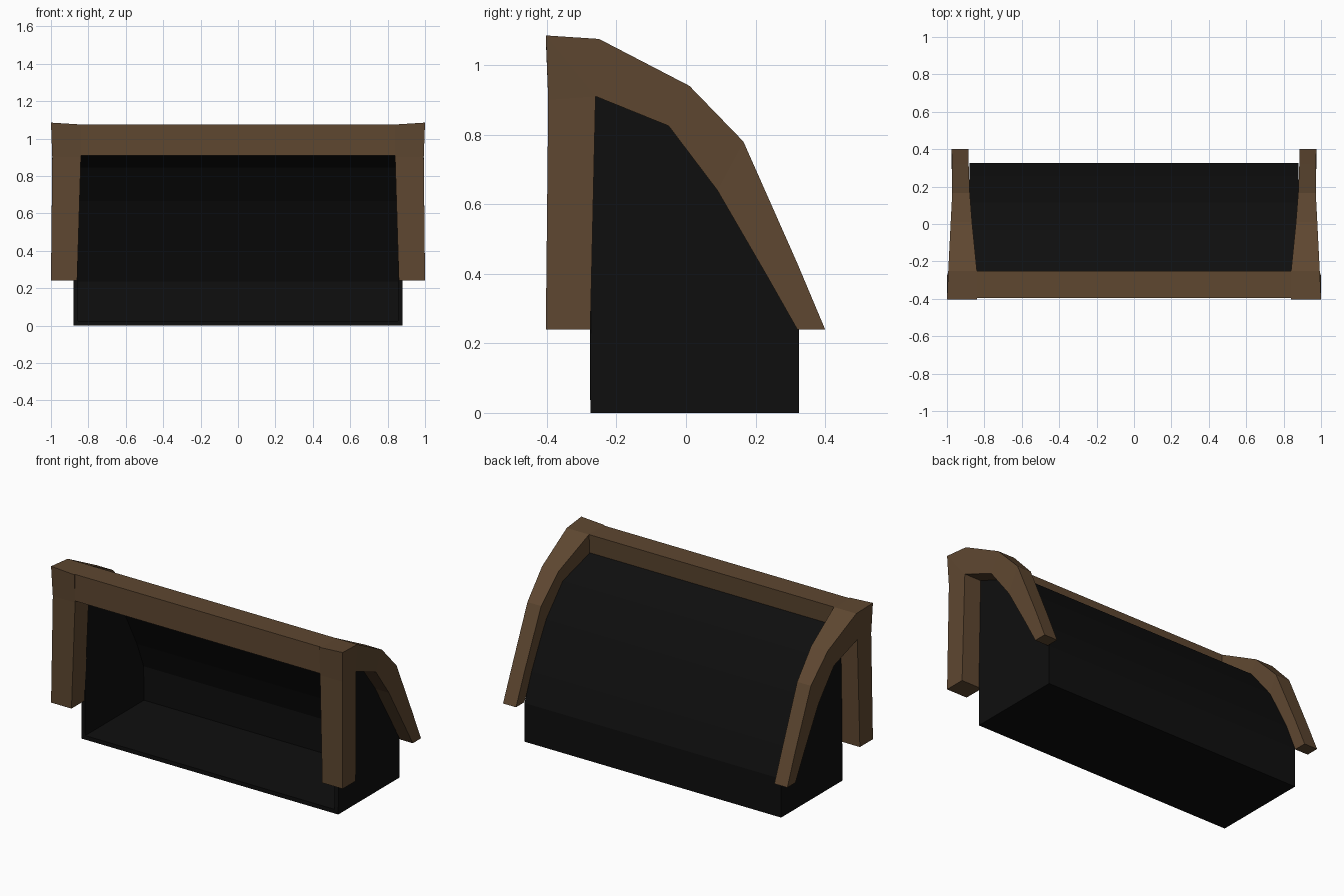
import bpy, bmesh

if "Cube" in bpy.data.objects:
    bpy.data.objects.remove(bpy.data.objects["Cube"])


def material(name, rgb):
    m = bpy.data.materials.new(name)
    m.diffuse_color = (*rgb, 1)
    m.use_nodes = True
    m.node_tree.nodes["Principled BSDF"].inputs["Base Color"].default_value = m.diffuse_color
    return m


BROWN = material("brown wood", (0.112, 0.063, 0.030))
BLACK = material("black lining", (0.0045, 0.0045, 0.0045))


def make(name, verts, faces, mat, fix_normals=True):
    bm = bmesh.new()
    vs = [bm.verts.new(v) for v in verts]
    for f in faces:
        bm.faces.new([vs[i] for i in f])
    if fix_normals:
        bmesh.ops.remove_doubles(bm, verts=bm.verts, dist=1e-5)
        bmesh.ops.recalc_face_normals(bm, faces=bm.faces)
    me = bpy.data.meshes.new(name)
    bm.to_mesh(me)
    bm.free()
    me.materials.append(mat)
    ob = bpy.data.objects.new(name, me)
    bpy.context.collection.objects.link(ob)
    return ob


# End frames: post bends over the top into a curved arm
# each section: outer y, outer z, inner y, inner z, inner-side x, outer-side x
SECTIONS = [
    (-0.403, 0.24, -0.275, 0.24, 0.86, 1.0),
    (-0.396, 0.90, -0.26, 0.91, 0.84, 0.993),
    (-0.403, 1.085, -0.26, 0.91, 0.84, 1.0),
    (-0.25, 1.075, -0.26, 0.91, 0.84, 0.993),
    (0.01, 0.94, -0.05, 0.825, 0.866, 0.98),
    (0.165, 0.78, 0.09, 0.64, 0.878, 0.972),
    (0.32, 0.43, 0.235, 0.39, 0.884, 0.973),
    (0.40, 0.24, 0.32, 0.24, 0.886, 0.975),
]


def end_frame(name, side):
    verts, faces = [], []
    for yo, zo, yi, zi, xi, xo in SECTIONS:
        # the shared inner corner keeps one outer x so its points can merge
        xc = 0.993 if (yi, zi) == (-0.26, 0.91) else xo
        verts += [(side * xi, yo, min(zo, 1.075)), (side * xo, yo, zo),
                  (side * xc, yi, zi), (side * xi, yi, zi)]
    n = len(SECTIONS)
    for s in range(n - 1):
        a, b = 4 * s, 4 * s + 4
        same = SECTIONS[s][2:4] == SECTIONS[s + 1][2:4]
        for k in range(4):
            j = (k + 1) % 4
            if same and k == 2:
                continue
            if same and k == 1:
                faces.append((a + 1, a + 2, b + 1))
            elif same and k == 3:
                faces.append((a + 3, a, b))
            else:
                faces.append((a + k, a + j, b + j, b + k))
    faces += [(0, 1, 2, 3), tuple(4 * n - 4 + k for k in range(4))]
    # use one index for each repeated corner point
    first = {}
    for i, v in enumerate(verts):
        first.setdefault(v, i)
    faces = [tuple(first[verts[i]] for i in f) for f in faces]
    ob = make(name, verts, faces, BROWN, False)
    bm = bmesh.new()
    bm.from_mesh(ob.data)
    bmesh.ops.delete(bm, geom=[v for v in bm.verts if not v.link_faces], context='VERTS')
    bmesh.ops.recalc_face_normals(bm, faces=bm.faces)
    bm.to_mesh(ob.data)
    bm.free()


end_frame("right_end_frame", 1)
end_frame("left_end_frame", -1)

# Front top rail joining the two end frames
rail = [(-0.396, 0.91), (-0.26, 0.91), (-0.25, 1.075), (-0.396, 1.075)]
verts = [(x, y, z) for x in (-0.85, 0.85) for y, z in rail]
faces = [(k, (k + 1) % 4, (k + 1) % 4 + 4, k + 4) for k in range(4)]
make("top_rail", verts, faces + [(0, 1, 2, 3), (4, 5, 6, 7)], BROWN)

# Thin black hood, open at the front, with floor and sloping faceted back
hood = [(-0.275, 0), (0.325, 0), (0.325, 0.24), (0.255, 0.41),
        (0.115, 0.68), (-0.03, 0.865), (-0.27, 0.965)]
n = len(hood)
verts = [(x, y, z) for x in (-0.88, 0.88) for y, z in hood]
faces = [(k, k + 1, k + 1 + n, k + n) for k in range(n - 1)]
faces += [tuple(range(n, 2 * n)), tuple(reversed(range(n)))]
shell = make("hood_shell", verts, faces, BLACK, False)
mod = shell.modifiers.new("thickness", 'SOLIDIFY')
mod.thickness = 0.025
mod.offset = -1
mod.use_even_offset = True
